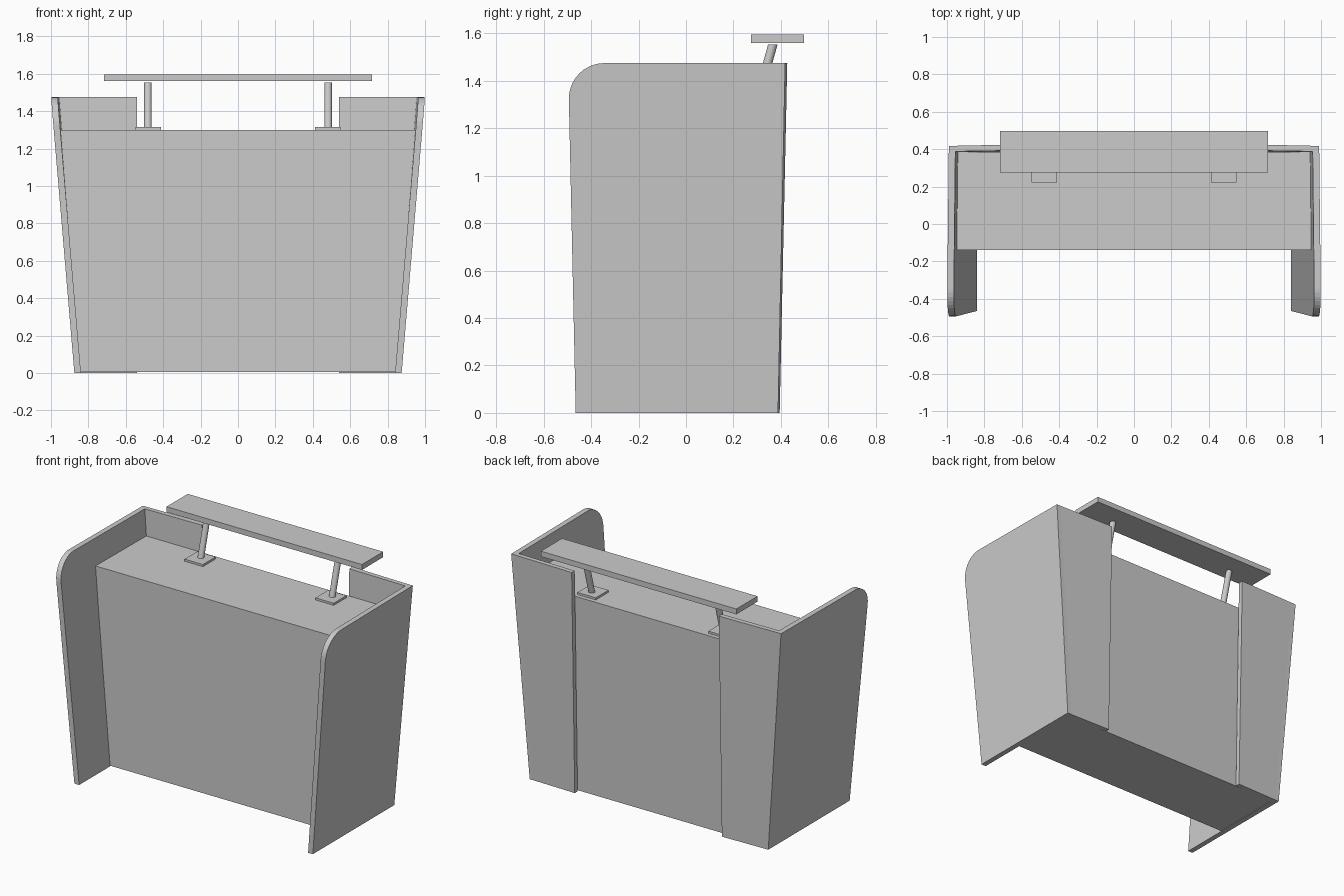
import bpy, math
from mathutils import Vector

if "Cube" in bpy.data.objects:
    bpy.data.objects.remove(bpy.data.objects["Cube"])

H = 1.475  # height of the side panels


def make(name, verts, faces):
    me = bpy.data.meshes.new(name)
    me.from_pydata(verts, [], faces)
    me.update()
    ob = bpy.data.objects.new(name, me)
    bpy.context.collection.objects.link(ob)
    return ob


def loft(name, a, b):
    """Solid between two matching outlines."""
    n = len(a)
    faces = [tuple(range(n))[::-1], tuple(range(n, 2 * n))]
    faces += [(i, (i + 1) % n, n + (i + 1) % n, n + i) for i in range(n)]
    ob = make(name, a + b, faces)
    bpy.context.view_layer.objects.active = ob
    ob.select_set(True)
    bpy.ops.object.mode_set(mode='EDIT')
    bpy.ops.mesh.select_all(action='SELECT')
    bpy.ops.mesh.normals_make_consistent(inside=False)
    bpy.ops.object.mode_set(mode='OBJECT')
    ob.select_set(False)
    return ob


def box(name, x0, x1, y0, y1, z0, z1):
    ring = [(x0, y0), (x1, y0), (x1, y1), (x0, y1)]
    return loft(name, [(x, y, z0) for x, y in ring], [(x, y, z1) for x, y in ring])


def outer_x(y, z):
    return 0.875 + z / H * (0.125 - 0.01 * (y + 0.495) / 0.915)


# side panel profile with a rounded upper front corner
profile = [(-0.465, 0), (0.388, 0), (0.418, H)]
for i in range(11):
    a = math.radians(90 + 9 * i)
    profile.append((-0.344 + 0.15 * math.cos(a), H - 0.15 + 0.15 * math.sin(a)))

for side, s in (("right", 1), ("left", -1)):
    # flared side panel
    loft(side + "_side_panel",
         [(s * outer_x(y, z), y, z) for y, z in profile],
         [(s * (outer_x(y, z) - 0.035), y, z) for y, z in profile])
    # back wing wrapping round the corner
    loft(side + "_back_wing",
         [(s * 0.845, 0.388, 0), (s * 0.54, 0.395, 0), (s * 0.54, 0.365, 0), (s * 0.845, 0.358, 0)],
         [(s * 0.96, 0.418, H), (s * 0.54, 0.427, H), (s * 0.54, 0.395, H), (s * 0.96, 0.388, H)])
    # post foot plate
    box(side + "_foot_plate", s * 0.48 - 0.067, s * 0.48 + 0.067, 0.222, 0.356, 1.3, 1.314)
    # leaning post with level ends
    ring = [(s * 0.482 + 0.02 * math.cos(t), 0.02 * math.sin(t))
            for t in (math.tau * k / 24 for k in range(24))]
    post = loft(side + "_post",
                [(x, 0.298 + y, 1.308) for x, y in ring],
                [(x, 0.366 + y, 1.553) for x, y in ring])
    post.select_set(True)
    bpy.context.view_layer.objects.active = post
    bpy.ops.object.shade_smooth_by_angle(angle=math.radians(35))
    post.select_set(False)

# main counter body, wider at the top
loft("counter_body",
     [(-0.842, -0.14, 0.004), (0.842, -0.14, 0.004), (0.842, 0.358, 0.004), (-0.842, 0.358, 0.004)],
     [(-0.95, -0.14, 1.3), (0.95, -0.14, 1.3), (0.95, 0.384, 1.3), (-0.95, 0.384, 1.3)])

# raised transaction shelf
box("raised_shelf", -0.717, 0.717, 0.275, 0.497, 1.56, 1.596)
